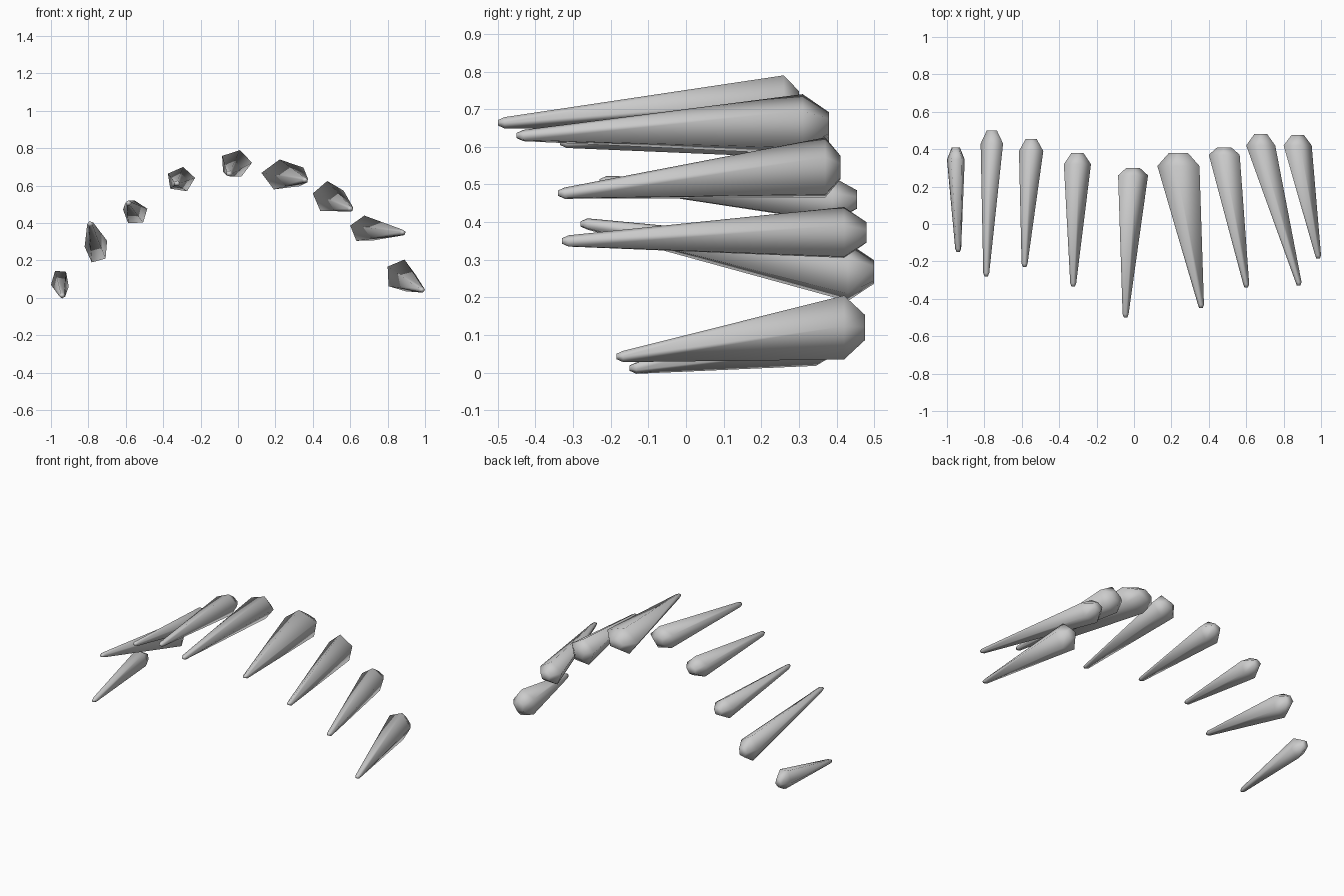
import bpy, bmesh, math

if "Cube" in bpy.data.objects:
    bpy.data.objects.remove(bpy.data.objects["Cube"])

SIDES = 5


def pentagon(turn):
    """Five-sided outline scaled so that it fills a -1..1 square."""
    pts = [(math.cos(math.radians(turn) + i * math.tau / SIDES),
            math.sin(math.radians(turn) + i * math.tau / SIDES)) for i in range(SIDES)]
    axes = []
    for vals in zip(*pts):
        lo, hi = min(vals), max(vals)
        axes.append([2 * (v - lo) / (hi - lo) - 1 for v in vals])
    return list(zip(*axes))


def spike(name, base_x, base_z, rim_y, back_y, tip, turn):
    """Tapered pentagonal spike: small blunt tip in front, domed butt at the back."""
    cx, cz = sum(base_x) / 2, sum(base_z) / 2
    rx, rz = (base_x[1] - base_x[0]) / 2, (base_z[1] - base_z[0]) / 2
    tx, ty, tz = tip
    shape = pentagon(turn)
    rings = [(tx, ty, tz, 0.009, 0.007),
             (tx, ty + 0.018, tz, 0.016, 0.015),
             (cx, rim_y, cz, rx, rz),
             (cx, back_y, cz, rx * 0.45, rz * 0.4)]
    bm = bmesh.new()
    loops = [[bm.verts.new((x + px * a, y, z + pz * b)) for px, pz in shape]
             for x, y, z, a, b in rings]
    for r0, r1 in zip(loops, loops[1:]):
        for i in range(SIDES):
            j = (i + 1) % SIDES
            bm.faces.new((r0[i], r0[j], r1[j], r1[i]))
    bm.faces.new(loops[0])
    bm.faces.new(loops[-1])
    bmesh.ops.recalc_face_normals(bm, faces=bm.faces)
    for f in bm.faces:
        f.smooth = True
    mesh = bpy.data.meshes.new(name)
    bm.to_mesh(mesh)
    bm.free()
    bpy.context.collection.objects.link(bpy.data.objects.new(name, mesh))


# Arch of spikes from left to right: base x, base z, rim y, back y, tip, turn
SPIKES = [
    ((-1.00, -0.905), (0.018, 0.145), 0.345, 0.41, (-0.94, -0.15, 0.012), 50),
    ((-0.82, -0.70), (0.19, 0.345), 0.43, 0.50, (-0.79, -0.28, 0.395), 30),
    ((-0.615, -0.485), (0.40, 0.52), 0.39, 0.455, (-0.585, -0.23, 0.507), 20),
    ((-0.375, -0.23), (0.57, 0.70), 0.32, 0.38, (-0.325, -0.335, 0.612), 80),
    ((-0.085, 0.075), (0.65, 0.79), 0.26, 0.30, (-0.045, -0.50, 0.664), 75),
    ((0.125, 0.35), (0.58, 0.74), 0.31, 0.38, (0.358, -0.45, 0.63), 100),
    ((0.40, 0.565), (0.465, 0.625), 0.37, 0.41, (0.60, -0.34, 0.477), 95),
    ((0.60, 0.755), (0.305, 0.44), 0.42, 0.48, (0.88, -0.33, 0.35), 92),
    ((0.80, 0.95), (0.035, 0.205), 0.42, 0.475, (0.984, -0.185, 0.043), 75),
]
for n, data in enumerate(SPIKES, 1):
    spike(f"spike_{n}", *data)
